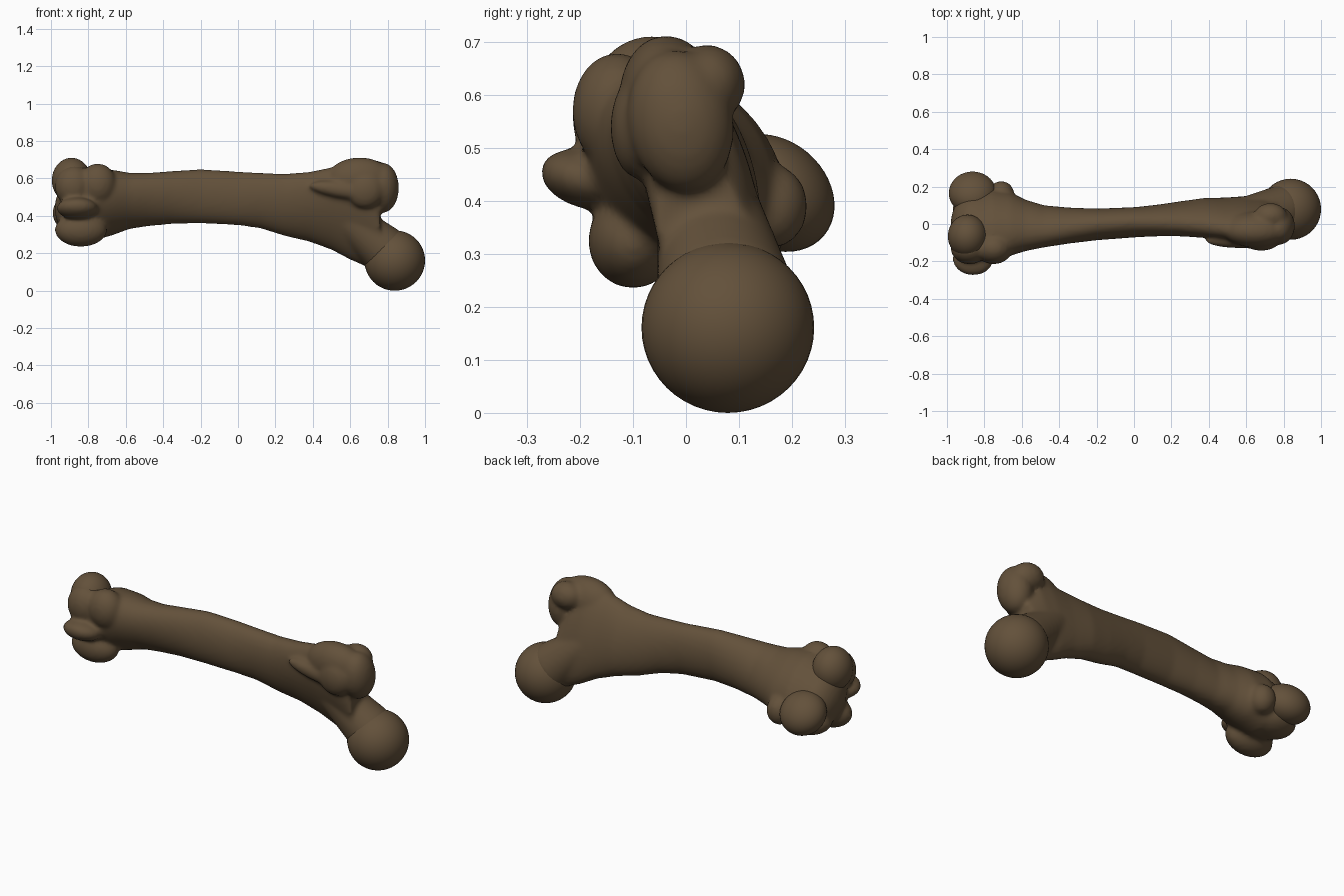
import bpy, bmesh, math
from mathutils import Vector, Matrix

cube = bpy.data.objects.get("Cube")
if cube:
    bpy.data.objects.remove(cube, do_unlink=True)

bone = bpy.data.materials.new("dark brown bone")
bone.use_nodes = True
COLOR = (0.125, 0.082, 0.043, 1)
bone.diffuse_color = COLOR
bone.node_tree.nodes["Principled BSDF"].inputs["Base Color"].default_value = COLOR


def lump(bm, centre, radii, tilt=0, yaw=0):
    """Ellipsoid, tilted about x (in y-z) and then turned about y (in x-z)."""
    m = (Matrix.Translation(centre) @ Matrix.Rotation(math.radians(yaw), 4, 'Y')
         @ Matrix.Rotation(math.radians(tilt), 4, 'X') @ Matrix.Diagonal((*radii, 1)))
    bmesh.ops.create_uvsphere(bm, u_segments=40, v_segments=24, radius=1, matrix=m)


def loft(bm, stations, sides=36):
    """Closed tube along x; each station is x, y min, y max, z min, z max, shear."""
    rings = []
    for x, y0, y1, z0, z1, shear in stations:
        yc, zc, rz = (y0 + y1) / 2, (z0 + z1) / 2, (z1 - z0) / 2
        ry = math.sqrt(max(((y1 - y0) / 2) ** 2 - (shear * rz) ** 2, 0.0004))
        ring = []
        for i in range(sides):
            a = math.tau * i / sides
            dz = rz * math.sin(a)
            ring.append(bm.verts.new((x, yc + ry * math.cos(a) + shear * dz, zc + dz)))
        rings.append(ring)
    for a, b in zip(rings, rings[1:]):
        for i in range(sides):
            j = (i + 1) % sides
            bm.faces.new((a[i], a[j], b[j], b[i]))
    bm.faces.new(rings[0])
    bm.faces.new(rings[-1])


def capsule(bm, p, q, r0, r1, steps=8):
    """Row of overlapping spheres that makes a tapering limb."""
    for i in range(steps + 1):
        t = i / steps
        r = r0 + (r1 - r0) * t
        lump(bm, Vector(p).lerp(Vector(q), t), (r, r, r))


def finish(bm, name, blend=False):
    bmesh.ops.recalc_face_normals(bm, faces=bm.faces)
    mesh = bpy.data.meshes.new(name)
    bm.to_mesh(mesh)
    bm.free()
    mesh.materials.append(bone)
    mesh.shade_smooth()
    ob = bpy.data.objects.new(name, mesh)
    bpy.context.collection.objects.link(ob)
    if blend:
        remesh = ob.modifiers.new("fuse", 'REMESH')
        remesh.mode = 'VOXEL'
        remesh.voxel_size = 0.011
        remesh.use_smooth_shade = True
        smooth = ob.modifiers.new("soften", 'SMOOTH')
        smooth.factor = 0.5
        smooth.iterations = 10
    return ob


# Shaft
bm = bmesh.new()
loft(bm, [
    (-0.86, -0.19, 0.17, 0.27, 0.62, -0.3),
    (-0.76, -0.19, 0.19, 0.27, 0.65, -0.3),
    (-0.66, -0.17, 0.17, 0.30, 0.645, -0.3),
    (-0.58, -0.145, 0.13, 0.33, 0.63, -0.25),
    (-0.48, -0.125, 0.10, 0.345, 0.63, -0.2),
    (-0.35, -0.105, 0.088, 0.357, 0.64, -0.1),
    (-0.2, -0.087, 0.082, 0.36, 0.65, 0),
    (0, -0.072, 0.09, 0.35, 0.637, 0),
    (0.12, -0.066, 0.103, 0.333, 0.63, -0.08),
    (0.25, -0.066, 0.122, 0.292, 0.625, -0.15),
    (0.38, -0.075, 0.14, 0.262, 0.635, -0.22),
    (0.5, -0.085, 0.142, 0.218, 0.66, -0.25),
    (0.6, -0.09, 0.15, 0.165, 0.68, -0.25),
    (0.68, -0.09, 0.15, 0.13, 0.66, -0.25),
    (0.76, -0.06, 0.15, 0.10, 0.50, -0.25)])

# Neck running down to the head
capsule(bm, (0.6, 0.045, 0.37), (0.78, 0.075, 0.22), 0.1, 0.13)

# Greater trochanter, its back lip and the ridge in front
lump(bm, (0.65, -0.03, 0.585), (0.18, 0.095, 0.128), tilt=8)
lump(bm, (0.775, -0.01, 0.55), (0.085, 0.10, 0.135), tilt=10)
lump(bm, (0.73, 0.04, 0.62), (0.09, 0.072, 0.075))
lump(bm, (0.58, -0.09, 0.535), (0.2, 0.04, 0.045), yaw=8)
lump(bm, (0.68, -0.085, 0.54), (0.10, 0.058, 0.1))

# Knee end: core, both epicondyles and the two ridges of the front groove
lump(bm, (-0.86, 0.0, 0.44), (0.12, 0.17, 0.15), tilt=-35)
lump(bm, (-0.75, -0.13, 0.57), (0.10, 0.085, 0.11))
lump(bm, (-0.88, -0.13, 0.56), (0.10, 0.085, 0.11))
lump(bm, (-0.71, 0.16, 0.39), (0.07, 0.07, 0.08))
lump(bm, (-0.86, -0.185, 0.44), (0.11, 0.092, 0.055), tilt=-15)
lump(bm, (-0.84, -0.10, 0.325), (0.14, 0.085, 0.09))
lump(bm, (-0.84, 0.08, 0.34), (0.13, 0.11, 0.075))
finish(bm, "bone_body", blend=True)

# Round head of the hip joint
bm = bmesh.new()
lump(bm, (0.838, 0.079, 0.161), (0.162, 0.163, 0.161))
finish(bm, "hip_head")

# Knee condyles
for name, centre, radii, tilt in (
        ("upper_condyle", (-0.89, -0.065, 0.59), (0.105, 0.115, 0.12), 0),
        ("lower_condyle", (-0.863, 0.165, 0.415), (0.127, 0.125, 0.10), -40)):
    bm = bmesh.new()
    lump(bm, centre, radii, tilt)
    finish(bm, name)
